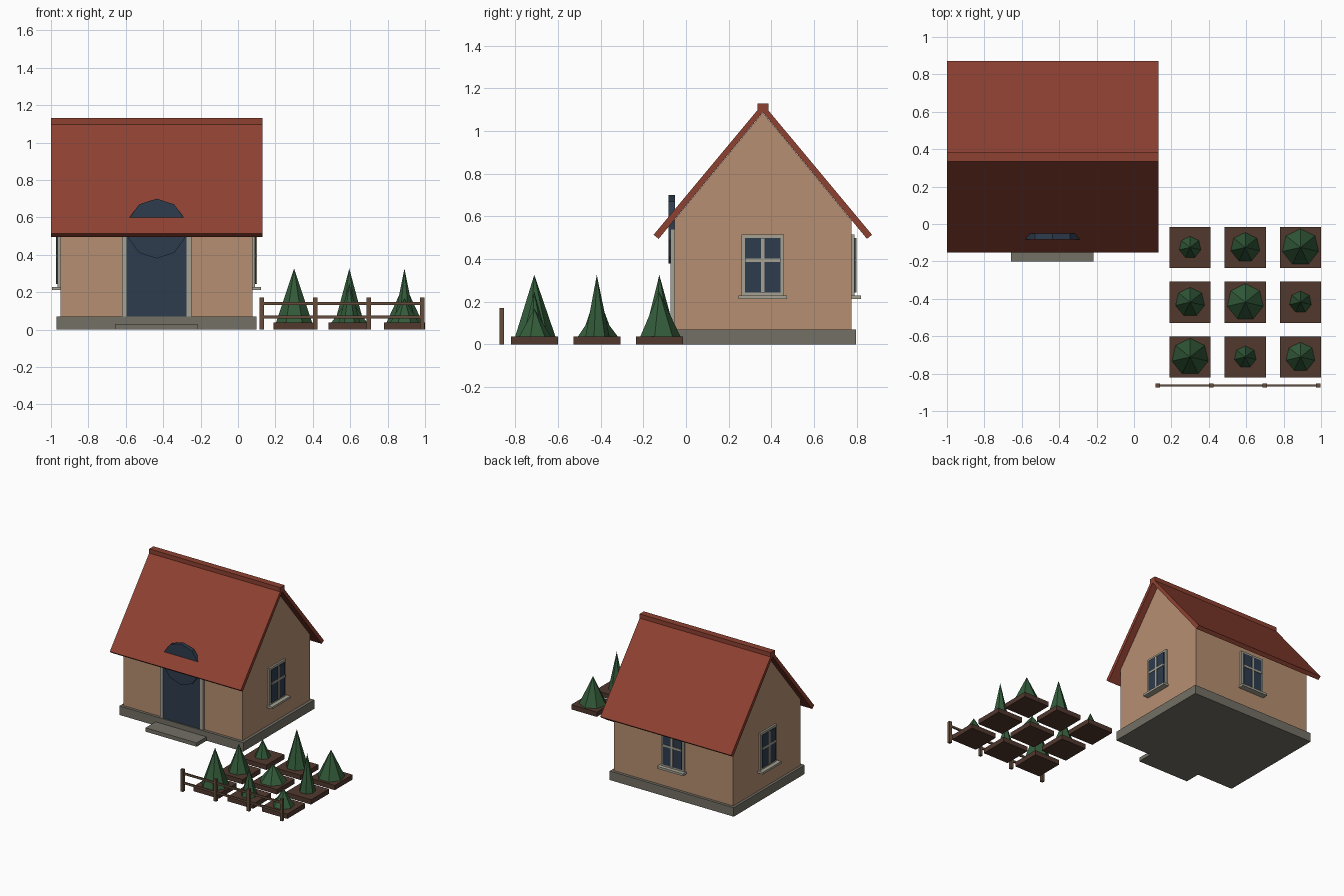
import bpy, bmesh, math
from mathutils import Matrix, Vector

cube = bpy.data.objects.get("Cube")
if cube:
    bpy.data.objects.remove(cube, do_unlink=True)


def material(name, rgb):
    m = bpy.data.materials.new(name)
    m.use_nodes = True
    m.diffuse_color = (*rgb, 1)
    m.node_tree.nodes["Principled BSDF"].inputs["Base Color"].default_value = (*rgb, 1)
    return m


ROOF = material("roof red", (0.27, 0.053, 0.031))
WALL = material("warm plaster", (0.47, 0.275, 0.165))
STONE = material("grey stone", (0.17, 0.16, 0.13))
TRIM = material("pale trim", (0.38, 0.36, 0.29))
BLUE = material("dark blue", (0.027, 0.045, 0.075))
WOOD = material("fence wood", (0.125, 0.073, 0.043))
SOIL = material("soil brown", (0.082, 0.04, 0.027))
GREEN = material("leaf green", (0.033, 0.105, 0.042))


def finish(bm, name, mat, matrix=Matrix()):
    bm.transform(matrix)
    bmesh.ops.recalc_face_normals(bm, faces=bm.faces)
    mesh = bpy.data.meshes.new(name)
    bm.to_mesh(mesh)
    bm.free()
    mesh.materials.append(mat)
    obj = bpy.data.objects.new(name, mesh)
    bpy.context.collection.objects.link(obj)
    return obj


def box(name, mat, x, y, z, matrix=Matrix()):
    """Box from (low, high) ranges on each axis."""
    bm = bmesh.new()
    bmesh.ops.create_cube(bm, size=1)
    for v in bm.verts:
        v.co = Vector([r[0] if c < 0 else r[1] for c, r in zip(v.co, (x, y, z))])
    return finish(bm, name, mat, matrix)


def prism(name, mat, profile, x0, x1):
    """Extrude a (y, z) profile along x."""
    bm = bmesh.new()
    face = bm.faces.new([bm.verts.new((x0, y, z)) for y, z in profile])
    new = bmesh.ops.extrude_face_region(bm, geom=[face])["geom"]
    bmesh.ops.translate(bm, vec=(x1 - x0, 0, 0),
                        verts=[g for g in new if isinstance(g, bmesh.types.BMVert)])
    return finish(bm, name, mat)


def cone(name, mat, sides, r1, r2, depth, matrix):
    bm = bmesh.new()
    bmesh.ops.create_cone(bm, cap_ends=True, segments=sides,
                          radius1=r1, radius2=r2, depth=depth)
    return finish(bm, name, mat, matrix)


# House shell
CX, CY = -0.435, 0.36
box("foundation", STONE, (-0.97, 0.10), (-0.077, 0.797), (0, 0.07))
box("door_step", STONE, (-0.658, -0.217), (-0.2, -0.075), (0, 0.03))
prism("walls", WALL, [(-0.055, 0.07), (0.775, 0.07), (0.775, 0.582),
                      (CY, 1.086), (-0.055, 0.582)], -0.95, 0.077)

# Roof
half = [(0.512, 0.514), (0.488, 0.495)]
prism("roof", ROOF, [(CY, 1.128)] + [(CY + d, z) for d, z in half] + [(CY, 1.088)]
      + [(CY - d, z) for d, z in reversed(half)], -1, 0.13)
box("roof_ridge", ROOF, (-1, 0.13), (CY - 0.026, CY + 0.026), (1.09, 1.13))

# Door with a round head that rises through the roof
box("door", BLUE, (CX - 0.16, CX + 0.16), (-0.069, -0.04), (0.03, 0.54))
cone("door_arch", BLUE, 10, 0.16, 0.16, 0.03,
     Matrix.Translation((CX, -0.067, 0.54)) @ Matrix.Rotation(math.pi / 2, 4, 'X'))
for side, label in ((-1, "right"), (1, "left")):
    mid = CX + side * 0.173
    box(f"door_post_{label}", TRIM, (mid - 0.013, mid + 0.013), (-0.073, -0.05), (0.07, 0.54))


# Windows: built facing -y around the origin, then turned onto each wall
def window(label, x, y, angle):
    m = Matrix.Translation((x, y, 0)) @ Matrix.Rotation(angle, 4, 'Z')
    box(f"window_frame_{label}", TRIM, (-0.1, 0.1), (-0.014, 0.01), (0.225, 0.515), m)
    box(f"window_glass_{label}", BLUE, (-0.083, 0.083), (-0.02, 0.01), (0.243, 0.498), m)
    box(f"window_bar_upright_{label}", TRIM, (-0.008, 0.008), (-0.024, 0), (0.243, 0.498), m)
    box(f"window_bar_cross_{label}", TRIM, (-0.083, 0.083), (-0.024, 0), (0.387, 0.402), m)
    box(f"window_sill_{label}", TRIM, (-0.113, 0.113), (-0.045, 0.01), (0.212, 0.229), m)


window("left", 0.077, CY, math.pi / 2)
window("right", -0.95, CY, -math.pi / 2)
window("back", CX, 0.775, math.pi)

# Garden beds with cone shrubs, radius and height varying over the grid
RADII = (0.06, 0.08, 0.1)
TOPS = (0.168, 0.246, 0.326)
for col in range(3):
    for row in range(3):
        x, y = 0.3 + col * 0.295, -0.125 - row * 0.293
        box(f"bed_{col}_{row}", SOIL, (x - 0.11, x + 0.11), (y - 0.11, y + 0.11), (0, 0.037))
        r = RADII[(col + row) % 3]
        h = TOPS[(row - col) % 3 if col == 0 else (row + 2 * col) % 3]
        cone(f"shrub_{col}_{row}", GREEN, 7, r, 0, h - 0.035,
             Matrix.Translation((x, y, (h + 0.035) / 2)))

# Fence
for i in range(4):
    x = 0.127 + i * 0.286
    box(f"fence_post_{i}", WOOD, (x - 0.011, x + 0.011), (-0.875, -0.853), (0, 0.172))
for label, z in (("lower", 0.067), ("upper", 0.14)):
    box(f"fence_rail_{label}", WOOD, (0.127, 0.985), (-0.869, -0.859), (z - 0.008, z + 0.008))
